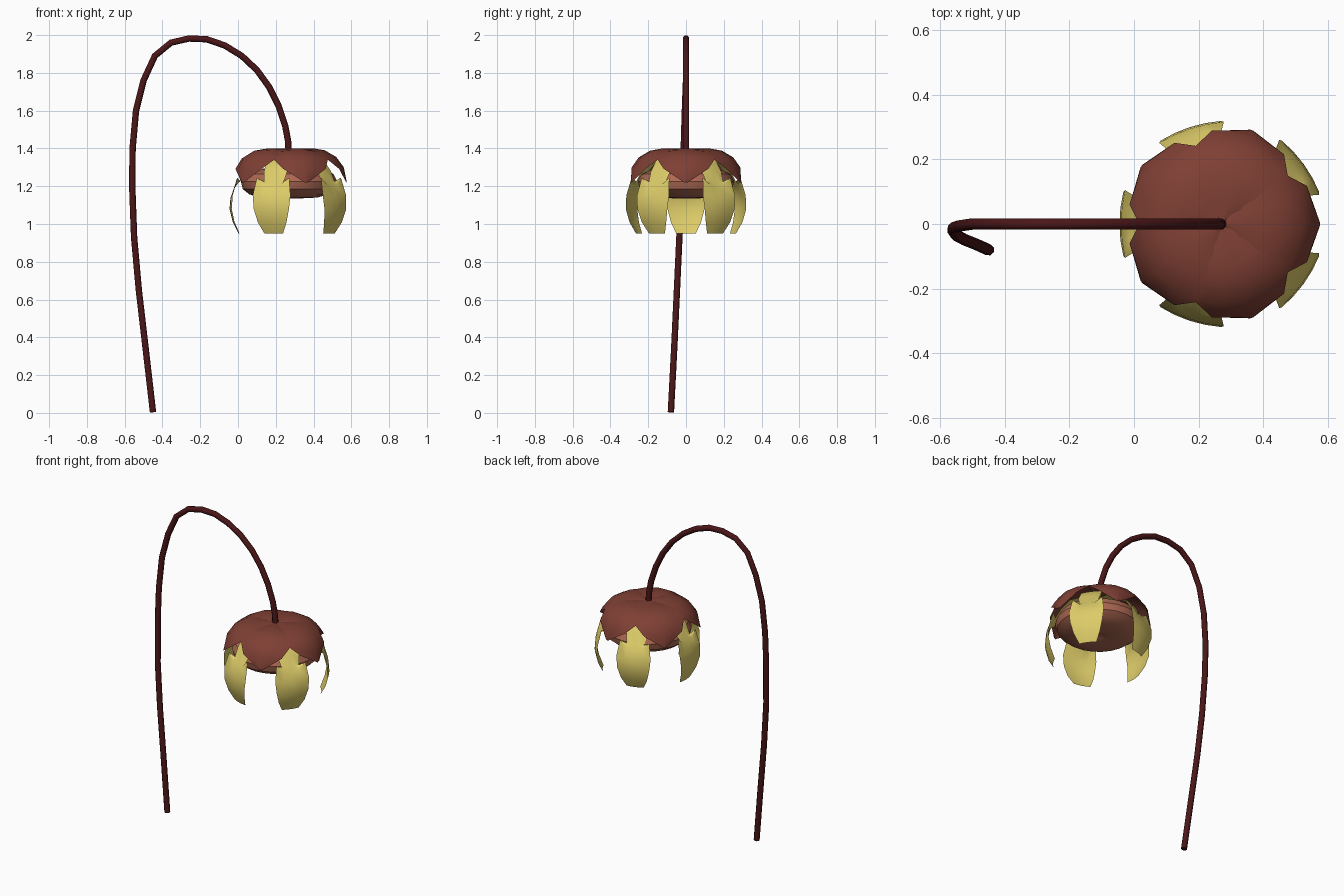
import bpy, bmesh, math

if "Cube" in bpy.data.objects:
    bpy.data.objects.remove(bpy.data.objects["Cube"])

CX = 0.27  # flower axis

def mat(name, c):
    m = bpy.data.materials.new(name)
    m.diffuse_color = (*c, 1)
    m.use_nodes = True
    m.node_tree.nodes["Principled BSDF"].inputs["Base Color"].default_value = m.diffuse_color
    return m

RED = mat("sepal_red", (0.21, 0.05, 0.034))
YELLOW = mat("petal_yellow", (0.72, 0.60, 0.14))
SALMON = mat("disc_salmon", (0.42, 0.14, 0.085))
DARK = mat("stem_dark", (0.07, 0.008, 0.009))

def grid_object(name, rows, material, closed=False):
    """Skin equal-length rows of points into a surface."""
    bm = bmesh.new()
    vr = [[bm.verts.new(p) for p in row] for row in rows]
    n = len(rows[0])
    for a, b in zip(vr, vr[1:]):
        for i in range(n if closed else n - 1):
            j = (i + 1) % n
            bm.faces.new((a[i], b[i], b[j], a[j]))
    bmesh.ops.remove_doubles(bm, verts=bm.verts, dist=1e-4)
    if closed:
        bmesh.ops.recalc_face_normals(bm, faces=bm.faces)
    me = bpy.data.meshes.new(name)
    bm.to_mesh(me)
    bm.free()
    ob = bpy.data.objects.new(name, me)
    bpy.context.collection.objects.link(ob)
    me.materials.append(material)
    bpy.context.view_layer.objects.active = ob
    ob.select_set(True)
    bpy.ops.object.shade_smooth_by_angle(angle=math.radians(35))
    ob.select_set(False)
    return ob

# Stem: arched tube
path = [(-.45, -.08, .004), (-.49, -.062, .35), (-.525, -.048, .65), (-.55, -.035, .93),
        (-.56, -.02, 1.2), (-.558, -.012, 1.4), (-.54, -.006, 1.6), (-.5, 0, 1.76),
        (-.44, 0, 1.89), (-.355, 0, 1.96), (-.26, 0, 1.982), (-.165, 0, 1.978),
        (-.07, 0, 1.945), (.02, 0, 1.89), (.1, 0, 1.815), (.165, 0, 1.725),
        (.215, 0, 1.625), (.25, 0, 1.52), (.265, 0, 1.44), (.268, 0, 1.385)]
cu = bpy.data.curves.new("stem", "CURVE")
cu.dimensions = "3D"
cu.bevel_depth = 0.018
cu.bevel_resolution = 2
cu.use_fill_caps = True
sp = cu.splines.new("POLY")
sp.points.add(len(path) - 1)
for pt, p in zip(sp.points, path):
    pt.co = (*p, 1)
sp.use_smooth = True
cu.materials.append(DARK)
bpy.context.collection.objects.link(bpy.data.objects.new("stem", cu))

# Sepals: overlapping segments of a shallow dome (radius, z, half angle in degrees)
sepal = [(.012, 1.398, 40), (.07, 1.4, 46), (.13, 1.4, 45), (.19, 1.39, 42),
         (.25, 1.355, 38), (.29, 1.30, 24), (.305, 1.225, 1)]
for k in range(5):
    rows = []
    for r, z, half in sepal:
        row = []
        for t in (-1, -.5, 0, .5, 1):
            a = math.radians(72 * k + t * half)
            row.append((CX + r * math.cos(a), r * math.sin(a), z - .008 * t * t))
        rows.append(row)
    grid_object(f"sepal_{k + 1}", rows, RED)

# Petals: narrow claw then broad drooping blade (radius, z, half width, side lift)
petal = [(.01, 1.39, .012, 0), (.1, 1.38, .045, 0), (.18, 1.345, .065, 0),
         (.235, 1.28, .065, 0), (.265, 1.225, .055, 0), (.285, 1.195, .09, .05),
         (.31, 1.14, .105, .01), (.315, 1.08, .098, 0), (.298, 1.01, .08, 0),
         (.268, .95, .052, 0)]
for k in range(5):
    a = math.radians(36 + 72 * k)
    c, s = math.cos(a), math.sin(a)
    rows = []
    for r, z, w, lift in petal:
        row = []
        for t in (-1, -.5, 0, .5, 1):
            q = r - .012 * t * t * min(1, w / .1)
            row.append((CX + q * c - w * t * s, q * s + w * t * c, z + lift * t * t))
        rows.append(row)
    grid_object(f"petal_{k + 1}", rows, YELLOW)

# Flower disc: flattened lathe form with a dimple below
disc = [(0, 1.28), (.1, 1.295), (.18, 1.29), (.235, 1.265), (.255, 1.225), (.245, 1.185),
        (.21, 1.157), (.15, 1.14), (.07, 1.136), (.03, 1.145), (0, 1.155)]
N = 24
grid_object("flower_disc", [[(CX + r * math.cos(i * math.tau / N), r * math.sin(i * math.tau / N), z)
                             for i in range(N)] for r, z in disc], SALMON, closed=True)
